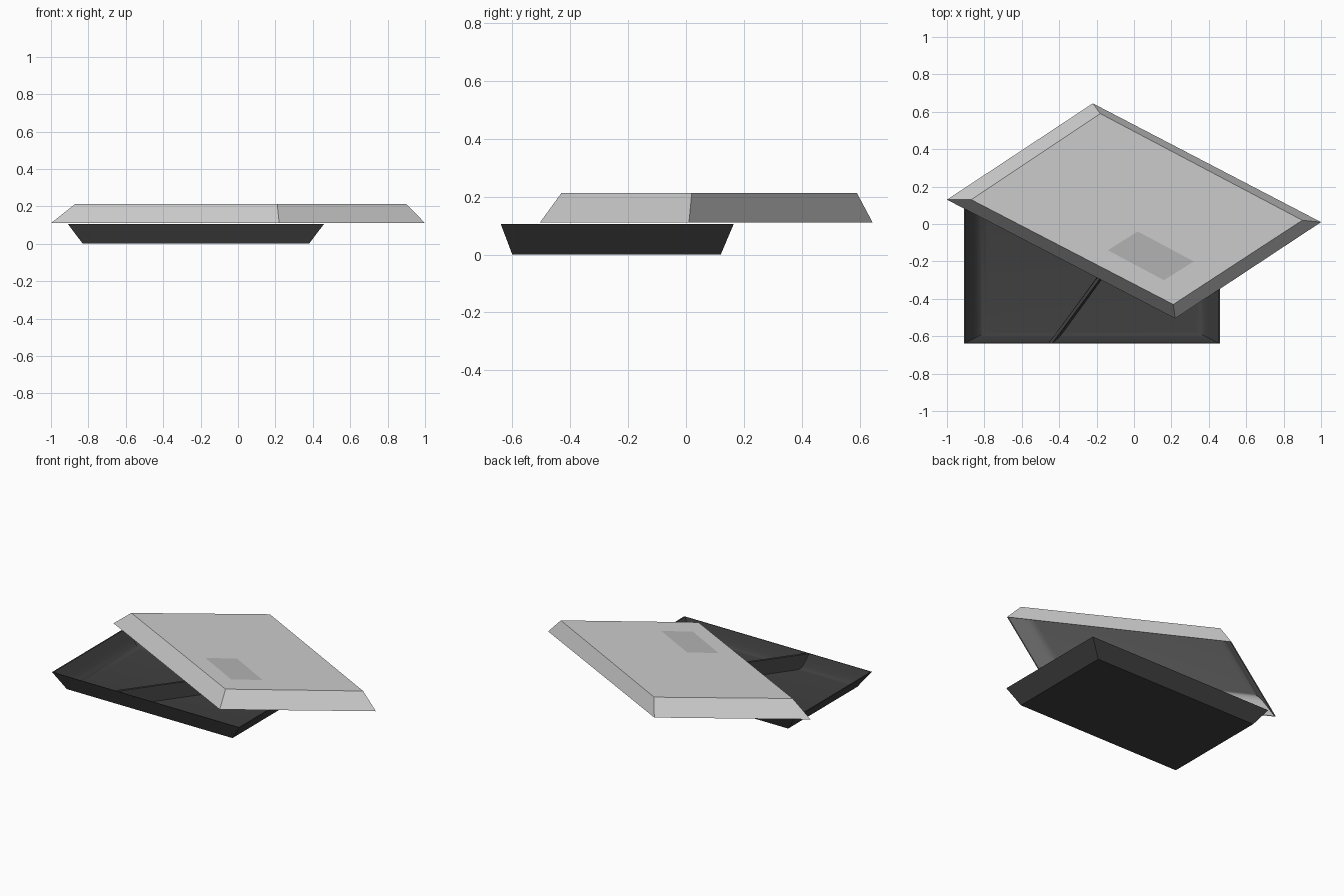
import bpy, bmesh
from mathutils import Vector

if "Cube" in bpy.data.objects:
    bpy.data.objects.remove(bpy.data.objects["Cube"])


def finish(name, bm, color=None):
    bmesh.ops.recalc_face_normals(bm, faces=bm.faces)
    me = bpy.data.meshes.new(name)
    bm.to_mesh(me)
    bm.free()
    ob = bpy.data.objects.new(name, me)
    bpy.context.collection.objects.link(ob)
    if color is not None:
        mat = bpy.data.materials.new(name + "_colour")
        mat.diffuse_color = (color, color, color, 1)
        mat.use_nodes = True
        mat.node_tree.nodes["Principled BSDF"].inputs["Base Color"].default_value = mat.diffuse_color
        me.materials.append(mat)
    return ob


def loft(name, loops, color=None):
    """Closed skin through a stack of equal-length point loops."""
    bm = bmesh.new()
    rings = [[bm.verts.new(p) for p in loop] for loop in loops]
    for a, b in zip(rings, rings[1:]):
        n = len(a)
        for i in range(n):
            j = (i + 1) % n
            bm.faces.new((a[i], a[j], b[j], b[i]))
    bm.faces.new(rings[0])
    bm.faces.new(rings[-1])
    return finish(name, bm, color)


# inner hollow: (how far from rim towards base outline, share of the depth)
HOLLOW = [(0.1, 0), (0.55, 0.45), (0.8, 0.68), (1.05, 0.83), (1.3, 0.9), (1.6, 0.92)]


def shell(name, rim, base, rim_z, base_z, color=None):
    def ring(t, s):
        z = rim_z + (base_z - rim_z) * s
        return [Vector((*Vector(r).lerp(Vector(b), t), z)) if t <= 1 else
                Vector((*(Vector(r) + (Vector(b) - Vector(r)) * t), z))
                for r, b in zip(rim, base)]
    loops = [ring(1, 1), ring(0, 0)] + [ring(t, s) for t, s in HOLLOW]
    ob = loft(name, loops, color)
    bpy.ops.object.select_all(action='DESELECT')
    ob.select_set(True)
    bpy.context.view_layer.objects.active = ob
    bpy.ops.object.shade_smooth_by_angle(angle=0.5)
    return ob


# lower tray, open upwards
shell("tray",
      [(-0.91, -0.64), (0.46, -0.64), (0.46, 0.165), (-0.91, 0.165)],
      [(-0.83, -0.60), (0.38, -0.60), (0.38, 0.12), (-0.83, 0.12)],
      0.106, 0.0, 0.05)

# slanting divider inside the tray
loft("tray_divider", [
    [(-0.42, -0.595, 0.006), (-0.39, -0.595, 0.006), (0.125, 0.115, 0.006), (0.095, 0.115, 0.006)],
    [(-0.457, -0.638, 0.105), (-0.437, -0.638, 0.105), (0.155, 0.163, 0.105), (0.135, 0.163, 0.105)],
], 0.05)

# skewed lid resting on the tray, open downwards
shell("lid",
      [(-1.0, 0.13), (0.22, -0.505), (1.0, 0.01), (-0.22, 0.645)],
      [(-0.87, 0.13), (0.21, -0.43), (0.90, 0.02), (-0.18, 0.59)],
      0.11, 0.213)

# flat darker patch on the lid
bm = bmesh.new()
bm.faces.new([bm.verts.new((x, y, 0.2145)) for x, y in
              [(-0.14, -0.14), (0.16, -0.30), (0.32, -0.20), (0.02, -0.04)]])
finish("lid_patch", bm, 0.45)
